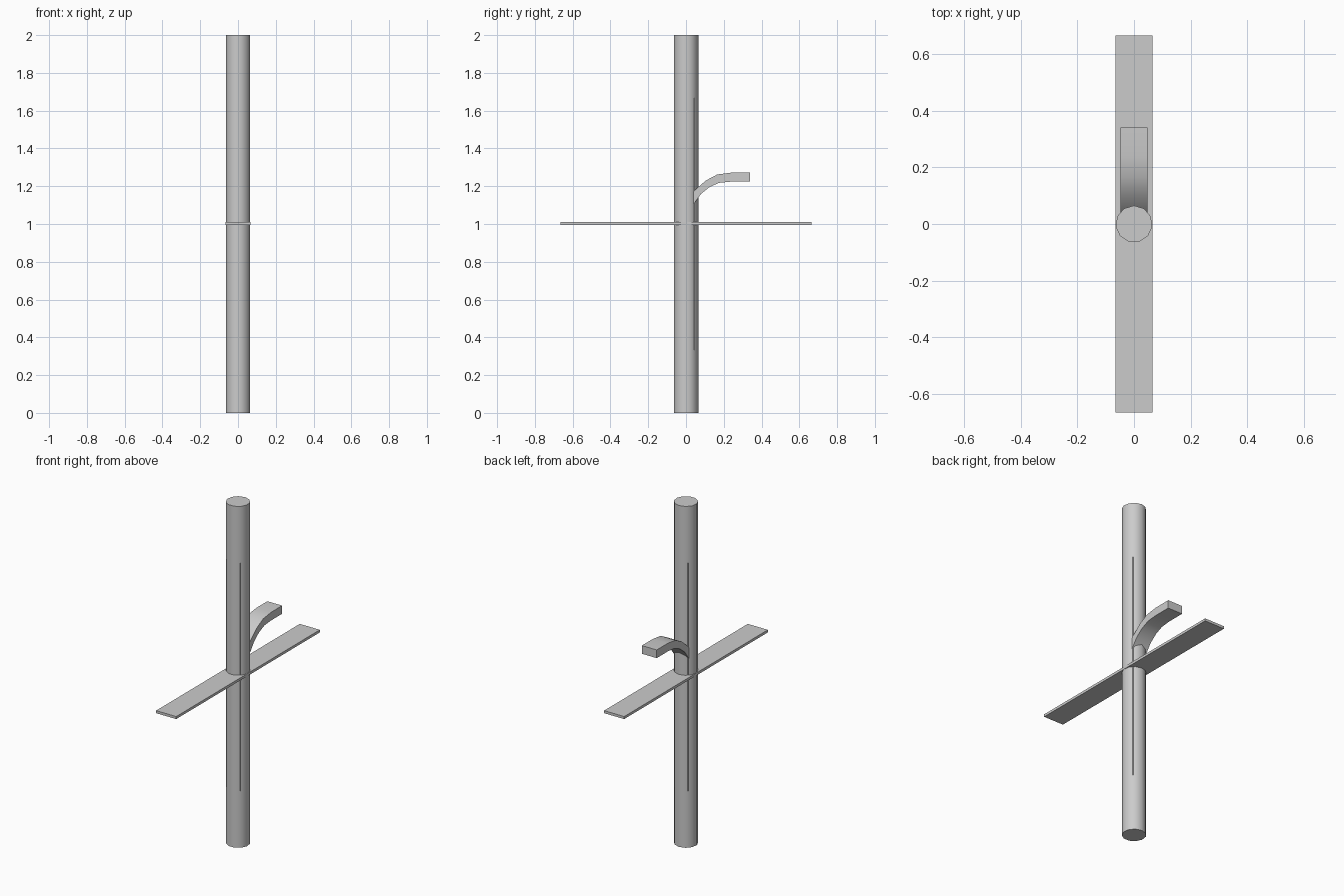
import bpy
import bmesh
import math
from mathutils import Vector

cube = bpy.data.objects.get("Cube")
if cube:
    bpy.data.objects.remove(cube, do_unlink=True)

grey = bpy.data.materials.new("plain grey")
grey.use_nodes = True
colour = (0.6, 0.6, 0.6, 1)
grey.diffuse_color = colour
grey.node_tree.nodes["Principled BSDF"].inputs["Base Color"].default_value = colour


def finish(obj, name):
    obj.name = name
    obj.data.materials.append(grey)
    return obj


def box(name, size, centre):
    bpy.ops.mesh.primitive_cube_add(size=1, location=centre)
    obj = bpy.context.object
    obj.scale = size
    bpy.ops.object.transform_apply(location=False, rotation=False, scale=True)
    return finish(obj, name)


# Upright round post with smooth sides and sharp rims
bpy.ops.mesh.primitive_cylinder_add(vertices=11, radius=0.065, depth=2, location=(0, 0, 1))
post = finish(bpy.context.object, "post")
bpy.ops.object.shade_smooth_by_angle(angle=math.radians(40))

# Square core whose corners just break the post surface
box("square_core", (0.092, 0.092, 1.334), (0, 0, 1))

# Flat cross plate running front to back
box("cross_plate", (0.13, 1.33, 0.015), (0, 0, 1.003))

# Curved arm: a flat bar swept up and backwards out of the post
lower = [(0.0, 1.0), (0.04, 1.105), (0.08, 1.16), (0.125, 1.196), (0.175, 1.218), (0.235, 1.224), (0.34, 1.224)]
upper = [(-0.04, 1.02), (0.0, 1.12), (0.05, 1.182), (0.105, 1.23), (0.165, 1.262), (0.24, 1.272), (0.34, 1.272)]
half = 0.048
bm = bmesh.new()
for i in range(len(lower) - 1):
    quad = [lower[i], lower[i + 1], upper[i + 1], upper[i]]
    bm.faces.new([bm.verts.new((-half, y, z)) for y, z in quad])
bmesh.ops.remove_doubles(bm, verts=bm.verts, dist=0.0001)
side = bmesh.ops.extrude_face_region(bm, geom=bm.faces[:])
moved = [v for v in side["geom"] if isinstance(v, bmesh.types.BMVert)]
bmesh.ops.translate(bm, vec=Vector((2 * half, 0, 0)), verts=moved)
bmesh.ops.recalc_face_normals(bm, faces=bm.faces)
mesh = bpy.data.meshes.new("curved_arm")
bm.to_mesh(mesh)
bm.free()
arm = bpy.data.objects.new("curved_arm", mesh)
bpy.context.collection.objects.link(arm)
finish(arm, "curved_arm")
bpy.ops.object.select_all(action="DESELECT")
arm.select_set(True)
bpy.context.view_layer.objects.active = arm
bpy.ops.object.shade_smooth_by_angle(angle=math.radians(40))
